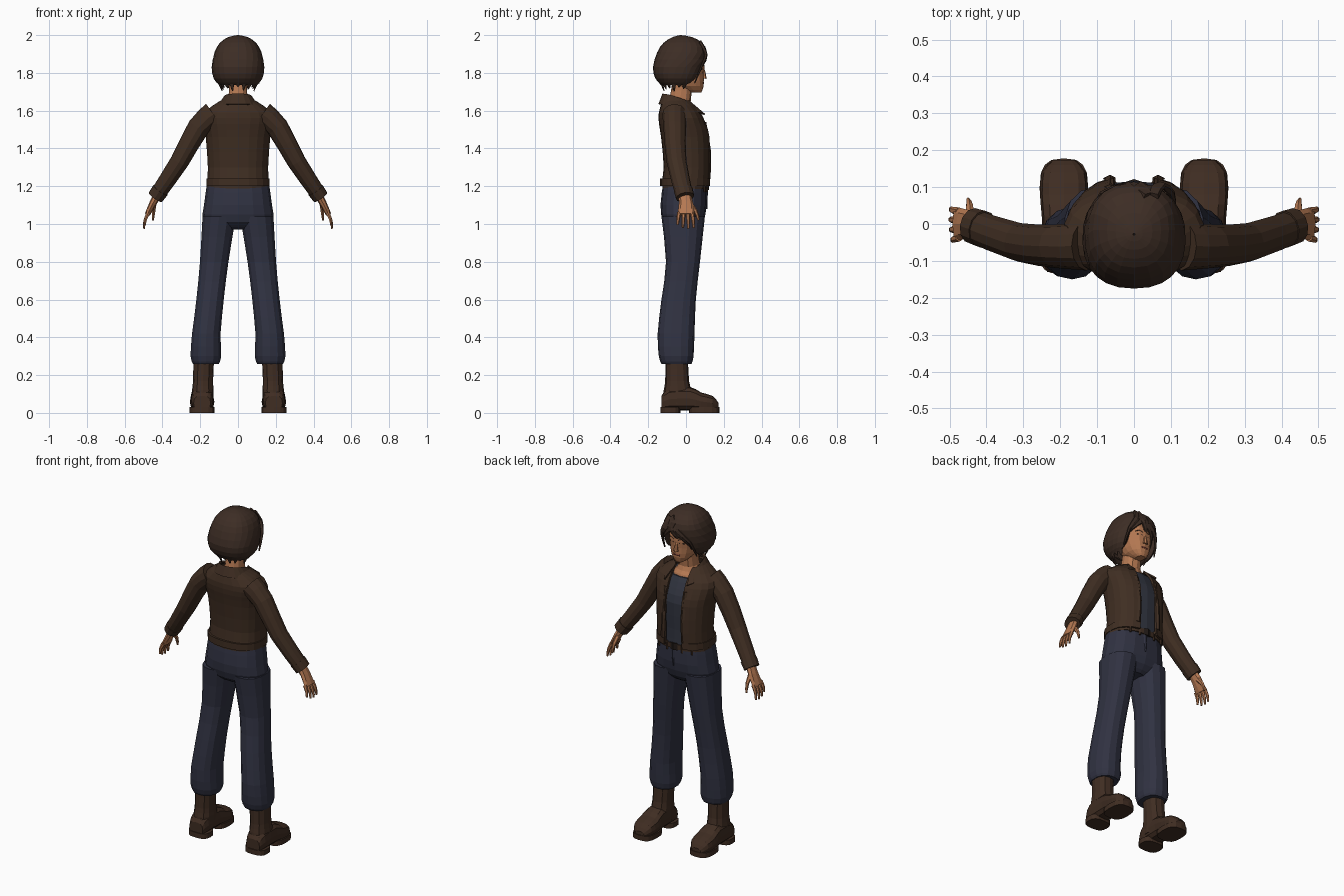
import bpy, bmesh, math
from mathutils import Vector

if "Cube" in bpy.data.objects:
    bpy.data.objects.remove(bpy.data.objects["Cube"])


def material(name, *rgb):
    m = bpy.data.materials.new(name)
    m.use_nodes = True
    m.diffuse_color = (*rgb, 1)
    m.node_tree.nodes["Principled BSDF"].inputs["Base Color"].default_value = (*rgb, 1)
    return m


HAIR = material("dark brown hair", .046, .026, .018)
LEATHER = material("brown jacket", .05, .027, .016)
BOOT = material("brown boot", .05, .026, .016)
DENIM = material("navy trousers", .03, .032, .054)
SHIRT = material("slate shirt", .032, .036, .052)
SKIN = material("tan skin", .46, .19, .085)
LIP = material("red brown lips", .25, .07, .045)
DARK = material("near black", .015, .01, .008)
SIDES = (("left", 1), ("right", -1))


def eased(rows):
    """Add a smooth in-between row to every pair of rows."""
    rows = [Vector(row) for row in rows]
    result = [rows[0]]
    for i in range(len(rows) - 1):
        before, after = rows[max(i - 1, 0)], rows[min(i + 2, len(rows) - 1)]
        result.append(((rows[i] + rows[i + 1]) * 9 - before - after) / 16)
        result.append(rows[i + 1])
    return result


def rounded(width, low, high, gap=0, sides=16, bulge=.85):
    """Rounded outline in a plane, with an optional gap at its high end."""
    start = math.asin(min(1, gap / width) ** (1 / bulge))
    middle, reach = (low + high) / 2, (high - low) / 2
    outline = []
    for i in range(sides + 1):
        angle = start + 2 * (math.pi - start) * i / sides
        s, c = [math.copysign(abs(t) ** bulge, t) for t in (math.sin(angle), math.cos(angle))]
        outline.append((width * s, middle + reach * c))
    return outline


def loft(name, rings, mat, side=1, thick=0):
    """Skin a list of rings; closed ones get end caps, open ones a thickness."""
    bm = bmesh.new()
    loops = [[bm.verts.new((v.x * side, v.y, v.z)) for v in ring] for ring in rings]
    for lower, upper in zip(loops, loops[1:]):
        for i in range(len(lower) - 1):
            bm.faces.new((lower[i], lower[i + 1], upper[i + 1], upper[i]))
    if not thick:
        for loop in (loops[0], loops[-1]):
            bm.faces.new(loop[:-1])
    bmesh.ops.remove_doubles(bm, verts=bm.verts[:], dist=.0002)
    bmesh.ops.recalc_face_normals(bm, faces=bm.faces[:])
    mesh = bpy.data.meshes.new(name)
    bm.to_mesh(mesh)
    bm.free()
    mesh.materials.append(mat)
    part = bpy.data.objects.new(name, mesh)
    bpy.context.collection.objects.link(part)
    if thick:
        shell = part.modifiers.new("thickness", "SOLIDIFY")
        shell.thickness, shell.offset = thick, -1


def stack(name, rows, mat, side=1, thick=0, centre=lambda z: 0, gap=lambda z: 0, sides=16, bulge=.85):
    """Loft of level rings, each row being height, half width, back and front."""
    rings = []
    for z, width, back, front in eased(rows):
        outline = rounded(width, back, front, gap(z), sides, bulge)
        rings.append([Vector((x + centre(z), y, z)) for x, y in outline])
    loft(name, rings, mat, side, thick)


def tube(name, points, start, end, mat, side=1, sides=8, ref=(0, 1, 0)):
    """Tube whose two radii (across ref, along ref) run from start to end."""
    points = eased(points)
    last = len(points) - 1
    rings = []
    for i, point in enumerate(points):
        along = (points[min(i + 1, last)] - points[max(i - 1, 0)]).normalized()
        across = along.cross(Vector(ref)).normalized()
        depth = across.cross(along)
        a, b = Vector(start).lerp(Vector(end), i / last)
        rings.append([point + across * x + depth * y for x, y in rounded(a, -b, b, sides=sides, bulge=1)])
    loft(name, rings, mat, side)


# Trousers
stack("trouser_seat", [(.97, .06, -.07, .05), (1.01, .18, -.12, .09),
                       (1.1, .18, -.135, .11), (1.22, .163, -.12, .108)], DENIM)
for label, side in SIDES:
    stack(label + "_trouser_leg", [
        (.26, .07, -.13, .03), (.3, .083, -.144, .04), (.42, .077, -.15, .045), (.6, .074, -.13, .052),
        (.8, .077, -.106, .074), (1.04, .09, -.13, .1)],
        DENIM, side, centre=lambda z: min(.17, .214 - .11 * z), sides=14)

# Belt, buckle, loops and fly
stack("belt", [(z, .167, -.125, .116) for z in (1.185, 1.215)], LEATHER)
tube("buckle", [(0, .113, 1.18), (0, .113, 1.22)], (.025, .009), (.025, .009), DARK, sides=4)
tube("fly_flap", [(.008, .107, 1.08), (.01, .11, 1.18)], (.004, .006), (.014, .006), DENIM, sides=4)
for label, side in SIDES:
    for tag, x in (("inner", .05), ("outer", .11)):
        y = .118 - x * .17
        tube(f"{label}_{tag}_belt_loop", [(x, y, 1.17), (x, y, 1.22)], (.007, .006), (.007, .006), LEATHER, side, 4)

# Boots: shaft, foot, heel and sole
for label, side in SIDES:
    stack(label + "_boot_shaft", [(.05, .058, -.125, .03), (.12, .057, -.118, .028),
                                  (.17, .053, -.11, .016), (.29, .055, -.11, .01)],
          BOOT, side, centre=lambda z: .19 - .03 * z, sides=12)
    foot = []
    for y, width, top in eased([(-.13, .045, .09), (-.09, .058, .13), (.02, .06, .138),
                                (.08, .065, .108), (.14, .06, .09), (.173, .03, .052)]):
        foot.append([Vector((x + .19, y, z)) for x, z in rounded(width, .013, top, sides=12, bulge=.7)])
    loft(label + "_boot_foot", foot, BOOT, side)
    for tag, back, front in (("heel", -.136, -.03), ("sole", .015, .178)):
        stack(f"{label}_boot_{tag}", [(z, .066, back, front) for z in (0, .03)],
              BOOT, side, centre=lambda z: .19, bulge=.7)

# Shirt and neck
stack("shirt", [(1.2, .15, -.11, .112), (1.3, .145, -.1, .11), (1.46, .15, -.11, .117),
                (1.54, .16, -.12, .092), (1.6, .12, -.12, .06)], SHIRT)
stack("neck", [(1.56, .1, -.1, .07), (1.61, .08, -.1, .05), (1.65, .052, -.09, .025),
               (1.76, .047, -.07, .04)], SKIN, sides=12)

# Jacket: open body, hem band, collar and plackets
stack("jacket_body", [(1.21, .165, -.132, .126), (1.3, .161, -.118, .131), (1.46, .172, -.132, .128),
                      (1.53, .186, -.143, .108), (1.59, .182, -.144, .08), (1.655, .09, -.125, .03)],
      LEATHER, thick=.012, gap=lambda z: .055, sides=20)
stack("jacket_hem_band", [(z, .169, -.137, .131) for z in (1.2, 1.24)],
      LEATHER, thick=.012, gap=lambda z: .06, sides=20)
collar = []
for z, width, back, front, gap in ((1.68, .066, -.115, .05, .05), (1.69, .075, -.125, .055, .055),
                                   (1.635, .115, -.146, .125, .075)):
    collar.append([Vector((x, y, z - .06 * max(0, (y - back) / (front - back)) ** 1.5))
                   for x, y in rounded(width, back, front, gap)])
loft("jacket_collar", collar, LEATHER, thick=.008)
for label, side in SIDES:
    tube(label + "_front_placket", [(.07, .122, 1.24), (.064, .126, 1.38), (.066, .1, 1.54)],
         (.014, .007), (.014, .007), LEATHER, side, 4)

# Sleeves, cuffs and hands
for label, side in SIDES:
    tube(label + "_sleeve", [(.13, -.06, 1.58), (.21, -.06, 1.51), (.31, -.05, 1.33), (.435, -.006, 1.145)],
         (.068, .066), (.04, .046), LEATHER, side, 12)
    tube(label + "_cuff", [(.41, -.014, 1.18), (.437, -.005, 1.142)], (.046, .051), (.043, .049), LEATHER, side, 12)
    tube(label + "_palm", [(.42, -.01, 1.165), (.45, 0, 1.11), (.48, 0, 1.05)], (.024, .03), (.014, .046), SKIN, side)
    for i, finger in enumerate(("index", "middle", "ring", "little")):
        y, reach = .033 - .023 * i, 1 - .06 * abs(i - 1) ** 2
        tube(f"{label}_{finger}_finger", [(.474, y, 1.06), (.474 + .02 * reach, y * 1.15, 1.06 - .045 * reach),
                                          (.474 + .024 * reach, y * 1.25, 1.06 - .085 * reach)],
             (.012, .012), (.005, .006), SKIN, side, 6)
    tube(label + "_thumb", [(.444, .01, 1.115), (.446, .05, 1.07), (.45, .066, 1.02)],
         (.015, .016), (.005, .006), SKIN, side, 6)

# Head with nose, lips, eyes, brows and ears
stack("head", [(1.697, .025, .02, .082), (1.73, .058, -.05, .093), (1.79, .076, -.09, .094),
               (1.87, .082, -.105, .095), (1.955, .045, -.07, .045)], SKIN)
tube("nose", [(0, .09, 1.83), (0, .097, 1.79), (0, .096, 1.77)], (.007, .005), (.016, .013), SKIN, sides=6)
tube("lips", [(-.022, .089, 1.745), (0, .092, 1.746), (.022, .089, 1.745)], (.006, .004), (.006, .004), LIP, sides=6)
for label, side in SIDES:
    tube(label + "_eye", [(.018, .09, 1.82), (.046, .082, 1.82)], (.006, .005), (.004, .004), DARK, side, 6)
    tube(label + "_brow", [(.014, .092, 1.838), (.035, .088, 1.845), (.054, .077, 1.838)],
         (.004, .004), (.002, .003), HAIR, side, 4)
    tube(label + "_ear", [(.078, -.01, 1.77), (.086, -.015, 1.82)], (.006, .01), (.008, .017), SKIN, side, 6)

# Bobbed hair with an opening for the face
stack("hair_bob", [(1.735, .1, -.13, .05), (1.77, .129, -.162, .078), (1.83, .14, -.175, .1),
                   (1.91, .124, -.152, .111), (1.96, .095, -.118, .086), (1.99, .05, -.07, .03),
                   (2, .003, -.03, -.026)],
      HAIR, thick=.028, gap=lambda z: min(.095, max(0, 1.92 - z)), sides=20)
for i in range(13):
    angle = math.radians(65 + 230 * i / 12)
    out = Vector((math.sin(angle), math.cos(angle), 0))
    tip = 1.715 + .012 * math.sin(i * 2.4)
    path = [(.12 * f * out.x, -.045 + .105 * f * out.y, z) for f, z in ((.93, 1.78), (.84, 1.745), (.72, tip))]
    tube(f"hair_tip_{i + 1}", path, (.026, .012), (.003, .002), HAIR, sides=6, ref=out)

# Swept fringe falling from a side parting
for name, reach, drop in (("long", -.15, 1.745), ("middle", -.115, 1.78), ("upper", -.07, 1.83), ("short", .065, 1.745)):
    tube(name + "_fringe", [(.045, .075, 1.955), (.045 + reach * .4, .106, 1.895),
                            (.045 + reach * .85, .085, 1.84), (.045 + reach, .045, drop)],
         (.026, .012), (.004, .003), HAIR, sides=6)
